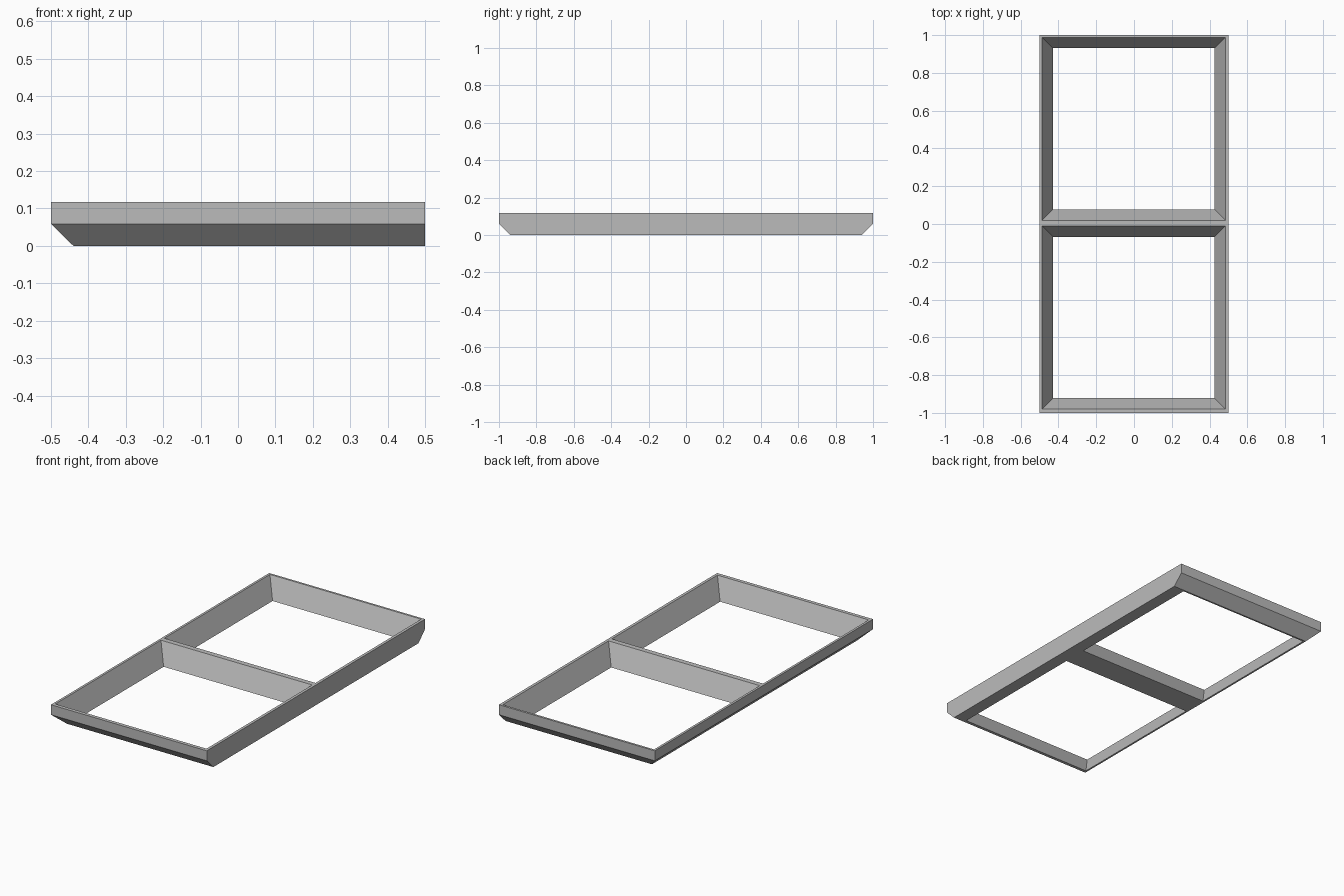
import bpy
import bmesh

cube = bpy.data.objects.get("Cube")
if cube:
    bpy.data.objects.remove(cube, do_unlink=True)

grey = bpy.data.materials.new("plain_grey")
grey.use_nodes = True
colour = (0.5, 0.5, 0.5, 1)
grey.diffuse_color = colour
grey.node_tree.nodes["Principled BSDF"].inputs["Base Color"].default_value = colour


def loft(name, levels):
    """Closed solid through rectangles given as (x0, x1, y0, y1, z), lowest first."""
    bm = bmesh.new()
    rings = [[bm.verts.new(p) for p in ((x0, y0, z), (x1, y0, z), (x1, y1, z), (x0, y1, z))]
             for x0, x1, y0, y1, z in levels]
    bm.faces.new(rings[0][::-1])
    bm.faces.new(rings[-1])
    for low, high in zip(rings, rings[1:]):
        for i in range(4):
            j = (i + 1) % 4
            bm.faces.new((low[i], low[j], high[j], high[i]))
    mesh = bpy.data.meshes.new(name)
    bm.to_mesh(mesh)
    bm.free()
    mesh.materials.append(grey)
    obj = bpy.data.objects.new(name, mesh)
    bpy.context.collection.objects.link(obj)
    return obj


HEIGHT = 0.117
MID = 0.059
CUT = 0.06

# Outer body, chamfered below on three sides and upright on the left side
frame = loft("double_frame", [
    (-0.5 + CUT, 0.5, -1 + CUT, 1 - CUT, 0),
    (-0.5, 0.5, -1, 1, MID),
    (-0.5, 0.5, -1, 1, HEIGHT),
])


def opening_level(centre, t):
    """Rectangle of a tapered opening; t is 0 at the underside and 1 at the top."""
    grow = 0.057 * t
    half_x, half_y = 0.428 + grow, 0.427 + grow
    return (-0.0015 - half_x, -0.0015 + half_x, centre - half_y, centre + half_y, HEIGHT * t)


# Two tapered openings, wider at the top
for centre in (-0.495, 0.5035):
    cutter = loft("opening_cutter", [opening_level(centre, t) for t in (-0.1, 1.1)])
    cutter.hide_render = True
    mod = frame.modifiers.new("opening", "BOOLEAN")
    mod.operation = "DIFFERENCE"
    mod.solver = "EXACT"
    mod.object = cutter
    bpy.context.view_layer.objects.active = frame
    bpy.ops.object.modifier_apply(modifier=mod.name)
    bpy.data.objects.remove(cutter, do_unlink=True)
